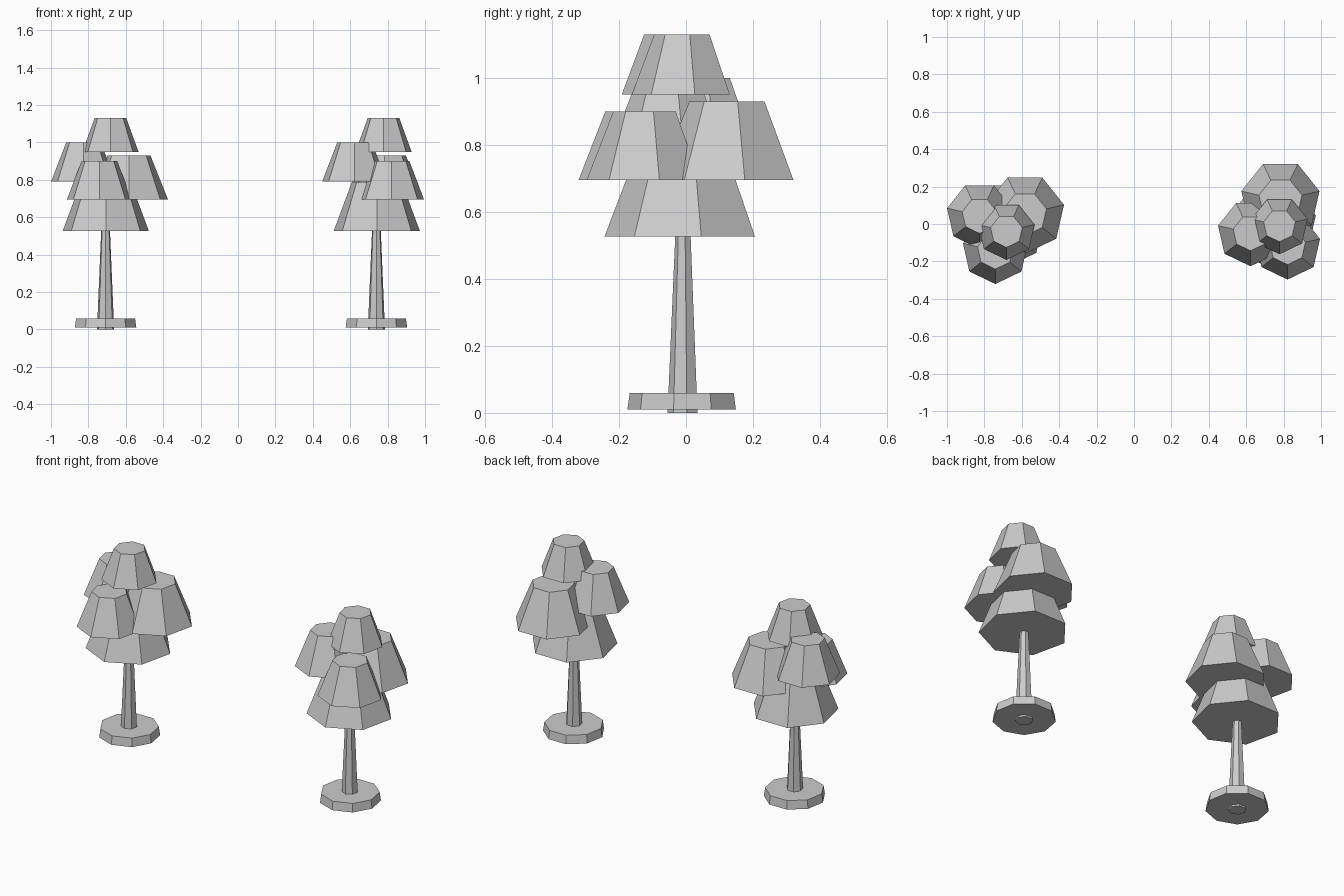
import bpy
import bmesh
from math import sin, cos, pi

cube = bpy.data.objects.get("Cube")
if cube:
    bpy.data.objects.remove(cube, do_unlink=True)

grey = bpy.data.materials.new("plain_grey")
grey.use_nodes = True
colour = (0.6, 0.6, 0.6, 1)
grey.diffuse_color = colour
for node in grey.node_tree.nodes:
    if node.type == "BSDF_PRINCIPLED":
        node.inputs["Base Color"].default_value = colour


def frustum(name, sides, centre, z_low, z_high, r_low, r_high):
    """Flat-sided tapered block with one corner pointing to the front."""
    bm = bmesh.new()
    rings = []
    for z, r in ((z_low, r_low), (z_high, r_high)):
        angles = [2 * pi * i / sides - pi / 2 for i in range(sides)]
        rings.append([bm.verts.new((r * cos(a), r * sin(a), z)) for a in angles])
    low, high = rings
    bm.faces.new(low[::-1])
    bm.faces.new(high)
    for i in range(sides):
        j = (i + 1) % sides
        bm.faces.new((low[i], low[j], high[j], high[i]))
    mesh = bpy.data.meshes.new(name)
    bm.to_mesh(mesh)
    bm.free()
    mesh.materials.append(grey)
    obj = bpy.data.objects.new(name, mesh)
    obj.location = (*centre, 0)
    bpy.context.collection.objects.link(obj)


# Foliage clump shapes: z_low, z_high, r_low, r_high
CLUMPS = {
    "lower": (0.527, 0.785, 0.236, 0.138),
    "front": (0.695, 0.90, 0.178, 0.098),
    "back": (0.695, 0.93, 0.214, 0.118),
    "side": (0.79, 1.0, 0.178, 0.095),
    "top": (0.95, 1.13, 0.154, 0.087),
}

# Clump centres for each tree
TREES = {
    "right_tree": {"lower": (-0.707, -0.007), "front": (-0.741, -0.143),
                   "back": (-0.583, 0.055), "side": (-0.826, 0.045),
                   "top": (-0.682, -0.038)},
    "left_tree": {"lower": (0.742, -0.007), "front": (0.821, -0.119),
                  "back": (0.783, 0.128), "side": (0.623, -0.048),
                  "top": (0.778, -0.008)},
}
TRUNK_X = {"right_tree": -0.708, "left_tree": 0.74}

for tree, clumps in TREES.items():
    foot = (TRUNK_X[tree], -0.008)
    # Ground disc and trunk
    frustum(tree + "_base", 9, foot, 0.01, 0.06, 0.167, 0.16)
    frustum(tree + "_trunk", 7, foot, 0, 0.6, 0.047, 0.021)
    # Foliage
    for part, centre in clumps.items():
        frustum(f"{tree}_{part}_foliage", 7, centre, *CLUMPS[part])
